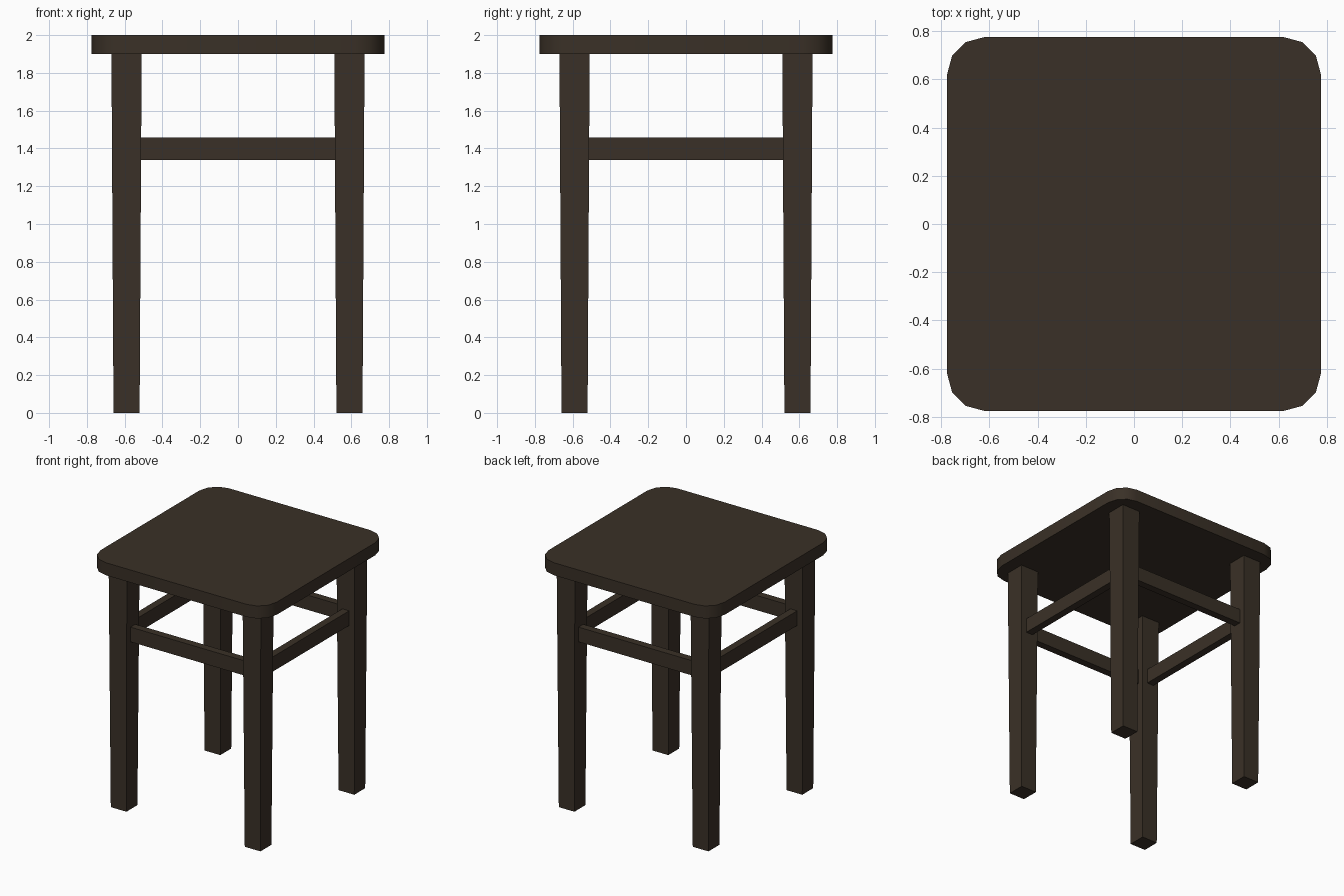
import bpy, bmesh, math

if "Cube" in bpy.data.objects:
    bpy.data.objects.remove(bpy.data.objects["Cube"])

wood = bpy.data.materials.new("dark brown wood")
wood.diffuse_color = (0.042, 0.030, 0.020, 1)
wood.use_nodes = True
wood.node_tree.nodes["Principled BSDF"].inputs["Base Color"].default_value = wood.diffuse_color


def add_loft(name, bottom, top):
    """Closed solid between two matching rings of points."""
    bm = bmesh.new()
    lo = [bm.verts.new(p) for p in bottom]
    hi = [bm.verts.new(p) for p in top]
    n = len(lo)
    bm.faces.new(lo[::-1])
    bm.faces.new(hi)
    for i in range(n):
        j = (i + 1) % n
        bm.faces.new((lo[i], lo[j], hi[j], hi[i]))
    bmesh.ops.recalc_face_normals(bm, faces=bm.faces)
    me = bpy.data.meshes.new(name)
    bm.to_mesh(me)
    bm.free()
    me.materials.append(wood)
    ob = bpy.data.objects.new(name, me)
    bpy.context.collection.objects.link(ob)
    return ob


def rect(cx, cy, hx, hy, z):
    return [(cx - hx, cy - hy, z), (cx + hx, cy - hy, z),
            (cx + hx, cy + hy, z), (cx - hx, cy + hy, z)]


# seat: rounded square, three segments per corner
def seat_ring(z, half=0.775, r=0.155):
    pts = []
    for q, (sx, sy) in enumerate([(1, 1), (-1, 1), (-1, -1), (1, -1)]):
        for k in range(4):
            a = math.radians(90 * q + 30 * k)
            pts.append((sx * (half - r) + r * math.cos(a),
                        sy * (half - r) + r * math.sin(a), z))
    return pts


seat = add_loft("seat", seat_ring(1.9), seat_ring(2.0))
bpy.context.view_layer.objects.active = seat
seat.select_set(True)
bpy.ops.object.shade_smooth_by_angle(angle=math.radians(40))

# legs: square, tapering slightly to the floor
C = 0.59
for fy, sy in (("front", -1), ("back", 1)):
    for fx, sx in (("left", -1), ("right", 1)):
        add_loft(f"{fy}_{fx}_leg",
                 rect(sx * C, sy * C, 0.069, 0.069, 0),
                 rect(sx * C, sy * C, 0.08, 0.08, 1.9))

# rails between the legs
Z0, Z1, T, L = 1.34, 1.457, 0.03, 0.52
for name, s in (("front", -1), ("back", 1)):
    add_loft(name + "_rail", rect(0, s * C, L, T, Z0), rect(0, s * C, L, T, Z1))
for name, s in (("left", -1), ("right", 1)):
    add_loft(name + "_rail", rect(s * C, 0, T, L, Z0), rect(s * C, 0, T, L, Z1))
